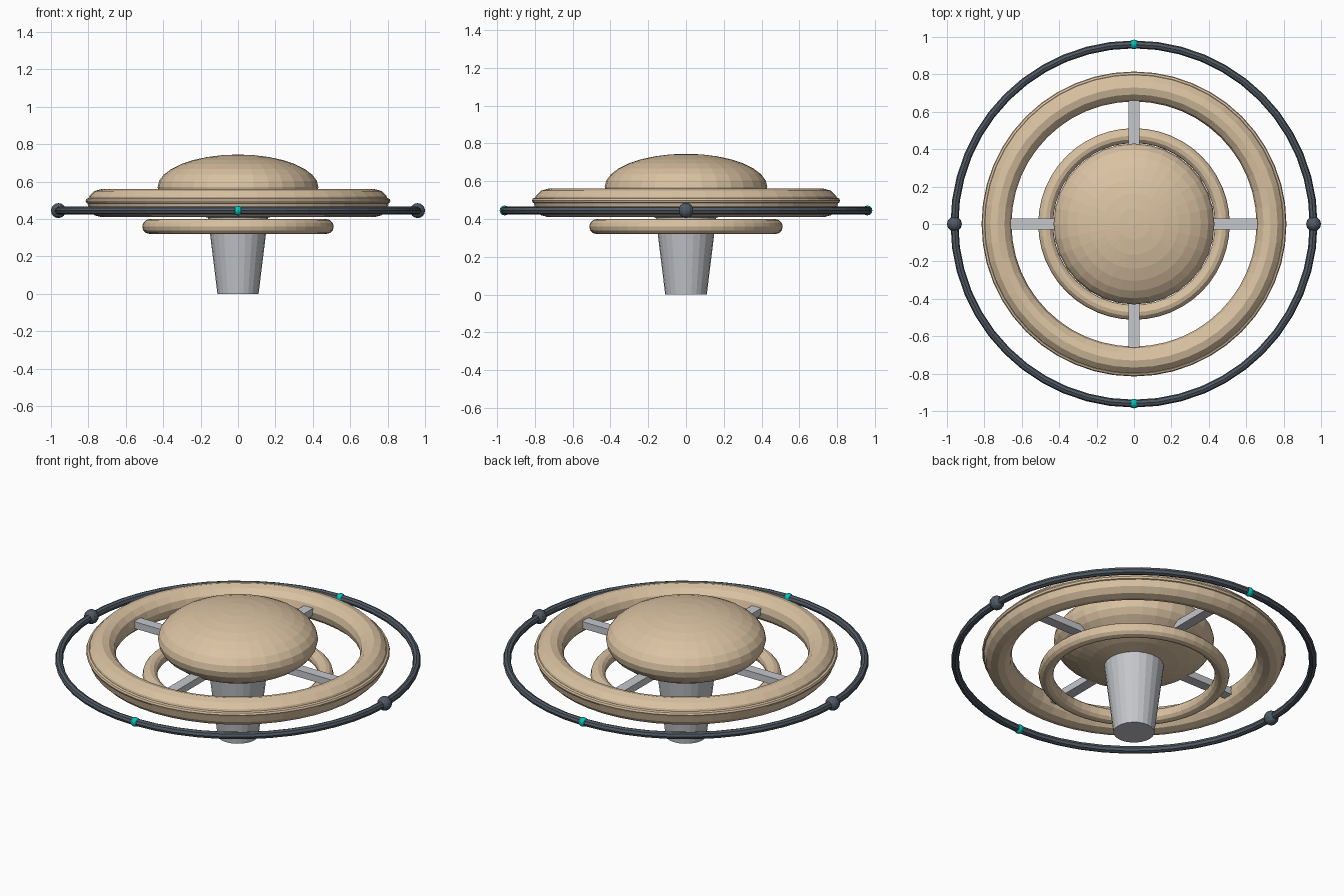
import bpy
from math import cos, sin, pi

cube = bpy.data.objects.get("Cube")
if cube:
    bpy.data.objects.remove(cube, do_unlink=True)


def material(name, rgb):
    m = bpy.data.materials.new(name)
    m.use_nodes = True
    m.diffuse_color = (*rgb, 1)
    m.node_tree.nodes["Principled BSDF"].inputs["Base Color"].default_value = (*rgb, 1)
    return m


TAN = material("warm tan", (0.70, 0.54, 0.36))
GREY = material("light grey", (0.56, 0.57, 0.60))
SLATE = material("dark slate", (0.08, 0.10, 0.125))
TEAL = material("teal", (0.0, 0.55, 0.47))


def finish(name, mat):
    ob = bpy.context.object
    ob.name = ob.data.name = name
    ob.data.materials.append(mat)
    return ob


def ring(name, mat, z, major, minor, sides):
    bpy.ops.mesh.primitive_torus_add(
        location=(0, 0, z), major_radius=major, minor_radius=minor,
        major_segments=48, minor_segments=sides)
    return finish(name, mat)


def ball(name, mat, location, scale, segments, rings):
    bpy.ops.mesh.primitive_uv_sphere_add(
        segments=segments, ring_count=rings, radius=1, location=location)
    ob = finish(name, mat)
    ob.scale = scale
    return ob


# Central flattened hull
ball("saucer_hull", TAN, (0, 0, 0.57), (0.43, 0.43, 0.175), 32, 16)

# Tapered stem below the hull
bpy.ops.mesh.primitive_cone_add(
    vertices=24, radius1=0.11, radius2=0.163, depth=0.43, location=(0, 0, 0.215))
finish("stem", GREY)

# Habitat rings and rim trim
ring("main_ring", TAN, 0.485, 0.73, 0.075, 12)
ring("rim_trim", TAN, 0.497, 0.80, 0.015, 8)
ring("lower_ring", TAN, 0.36, 0.472, 0.04, 12)

# Outer hoop
HOOP_R, HOOP_Z = 0.96, 0.445
ring("outer_hoop", SLATE, HOOP_Z, HOOP_R, 0.021, 8)

# Spokes between hull and main ring, and nodes on the hoop
for i, side in enumerate(("left", "back", "right", "front")):
    a = i * pi / 2
    bpy.ops.mesh.primitive_cube_add(
        size=1, location=(0.5 * cos(a), 0.5 * sin(a), 0.487), rotation=(0, 0, a))
    finish(side + "_spoke", GREY).scale = (0.36, 0.06, 0.04)

    spot = (HOOP_R * cos(a), HOOP_R * sin(a), HOOP_Z)
    if i % 2 == 0:
        ball(side + "_hoop_joint", SLATE, spot, (0.04,) * 3, 12, 8)
    else:
        ball(side + "_beacon", TEAL, spot, (0.026,) * 3, 12, 8)
